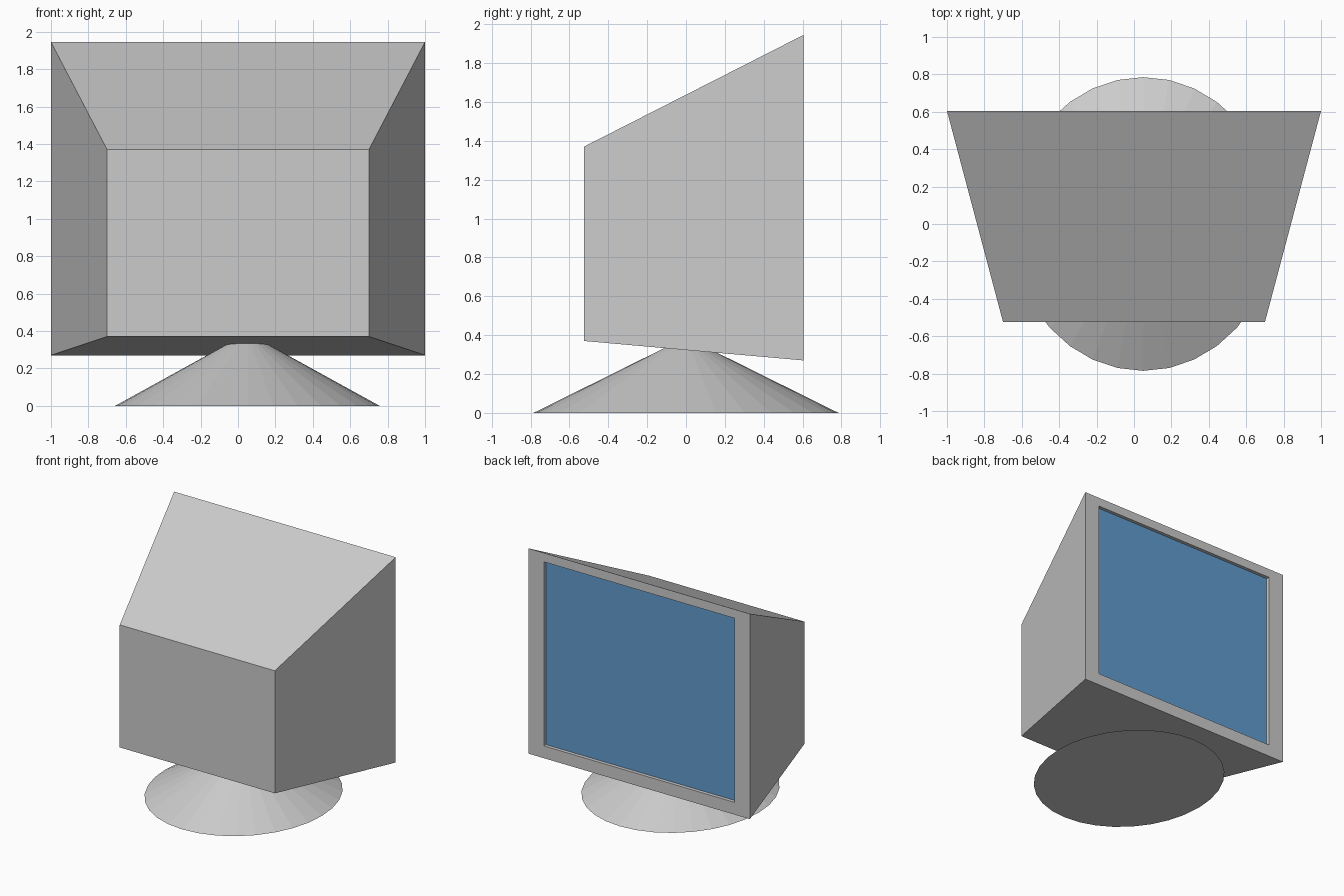
import bpy, bmesh
from mathutils import Matrix

if "Cube" in bpy.data.objects:
    bpy.data.objects.remove(bpy.data.objects["Cube"])


def finish(name, bm):
    bmesh.ops.recalc_face_normals(bm, faces=bm.faces)
    mesh = bpy.data.meshes.new(name)
    bm.to_mesh(mesh)
    bm.free()
    obj = bpy.data.objects.new(name, mesh)
    bpy.context.collection.objects.link(obj)
    return obj


def rect(bm, half_w, y, z0, z1):
    corners = [(-half_w, z0), (half_w, z0), (half_w, z1), (-half_w, z1)]
    return [bm.verts.new((x, y, z)) for x, z in corners]


# Tapered casing: rectangles lofted from the small end to the bezel and its recess
bm = bmesh.new()
rings = [rect(bm, *r) for r in [
    (0.70, -0.525, 0.37, 1.37),
    (1.00, 0.605, 0.27, 1.945),
    (0.86, 0.605, 0.37, 1.872),
    (0.86, 0.577, 0.37, 1.872),
]]
bm.faces.new(rings[0])
for a, b in zip(rings, rings[1:]):
    for i in range(4):
        j = (i + 1) % 4
        bm.faces.new((a[i], a[j], b[j], b[i]))
casing_screen = bm.faces.new(rings[-1])
casing = finish("monitor_casing", bm)

# Blue screen set into the recess: last face of the casing
grey = bpy.data.materials.new("casing_grey")
grey.diffuse_color = (0.8, 0.8, 0.8, 1)
grey.use_nodes = True
grey.node_tree.nodes["Principled BSDF"].inputs["Base Color"].default_value = grey.diffuse_color
blue = bpy.data.materials.new("screen_blue")
blue.diffuse_color = (0.12, 0.33, 0.62, 1)
blue.use_nodes = True
blue.node_tree.nodes["Principled BSDF"].inputs["Base Color"].default_value = blue.diffuse_color
casing.data.materials.append(grey)
casing.data.materials.append(blue)
casing.data.polygons[-1].material_index = 1

# Low conical foot, slightly oval and off centre, its tip buried in the casing
bm = bmesh.new()
bmesh.ops.create_cone(bm, cap_ends=True, segments=32, radius1=1, radius2=0.1,
                      depth=0.35,
                      matrix=Matrix.Translation((0.05, 0, 0.175))
                      @ Matrix.Diagonal((0.707, 0.785, 1, 1)))
finish("foot", bm)
